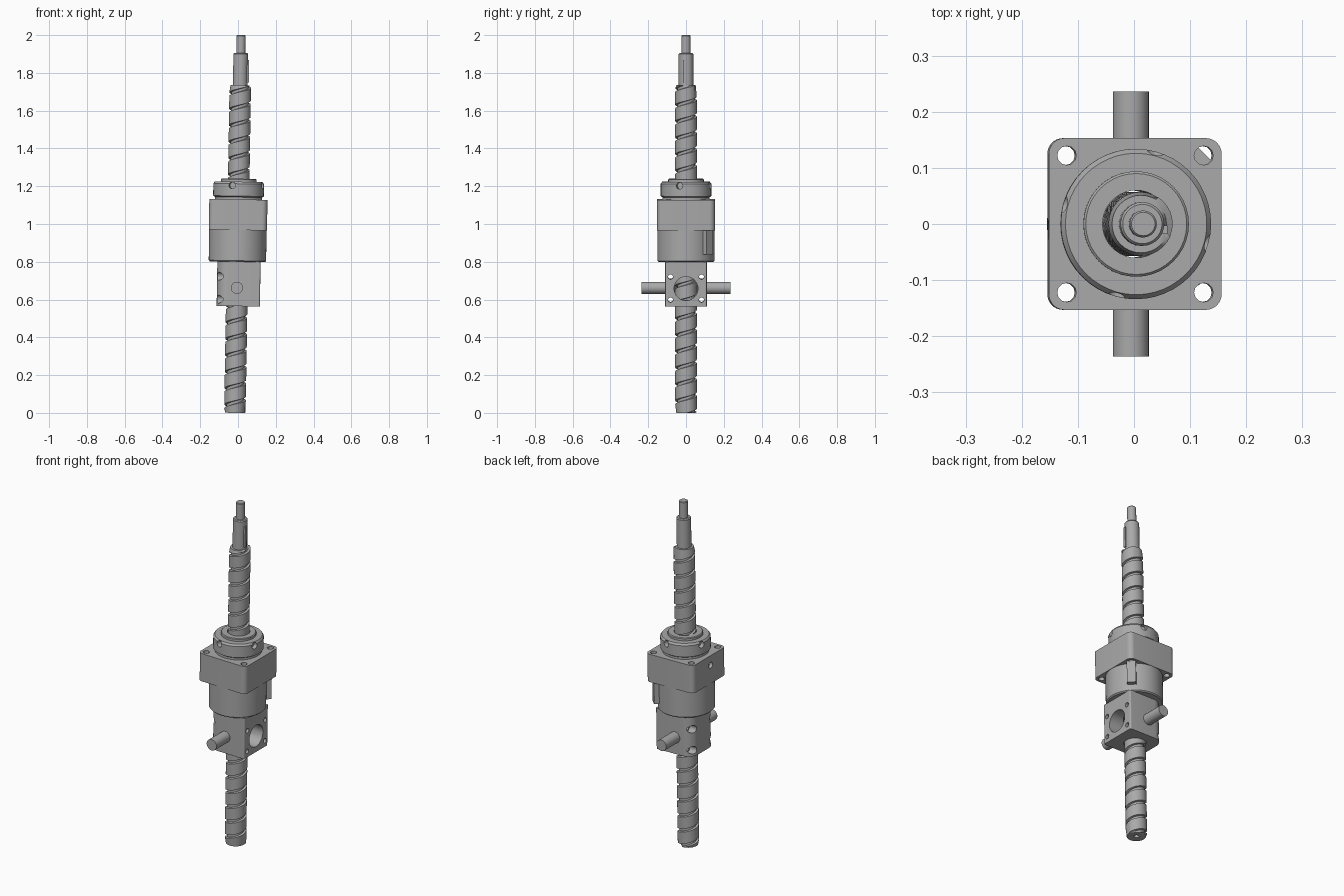
import bpy, bmesh, math
from mathutils import Matrix, Vector

if "Cube" in bpy.data.objects:
    bpy.data.objects.remove(bpy.data.objects["Cube"], do_unlink=True)

steel = bpy.data.materials.new("steel grey")
steel.use_nodes = True
GREY = (0.4, 0.4, 0.4, 1)
steel.diffuse_color = GREY
steel.node_tree.nodes["Principled BSDF"].inputs["Base Color"].default_value = GREY
parts = []


def finish(bm, name):
    bmesh.ops.recalc_face_normals(bm, faces=bm.faces)
    mesh = bpy.data.meshes.new(name)
    bm.to_mesh(mesh)
    bm.free()
    mesh.materials.append(steel)
    ob = bpy.data.objects.new(name, mesh)
    bpy.context.collection.objects.link(ob)
    parts.append(ob)
    return ob


def lathe(name, profile, sides=40):
    """Closed turned part from (radius, height) points."""
    bm = bmesh.new()
    pts = [bm.verts.new((r, 0, z)) for r, z in profile]
    edges = [bm.edges.new((pts[i], pts[(i + 1) % len(pts)])) for i in range(len(pts))]
    bmesh.ops.spin(bm, geom=pts + edges, axis=(0, 0, 1), cent=(0, 0, 0),
                   angle=math.tau, steps=sides, use_duplicate=False)
    bmesh.ops.remove_doubles(bm, verts=bm.verts, dist=1e-5)
    return finish(bm, name)


def rod(name, start, end, radius, sides=24):
    """Cylinder between two points."""
    a, b = Vector(start), Vector(end)
    turn = (b - a).to_track_quat('Z', 'Y').to_matrix().to_4x4()
    bm = bmesh.new()
    bmesh.ops.create_cone(bm, cap_ends=True, segments=sides, radius1=radius, radius2=radius,
                          depth=(b - a).length, matrix=Matrix.Translation((a + b) / 2) @ turn)
    return finish(bm, name)


def box(name, x, y, z, rounding=None, angle=0):
    """Box from ranges; rounding(x) gives the radius of its upright edges."""
    bm = bmesh.new()
    bmesh.ops.create_cube(bm, size=1)
    for v in bm.verts:
        v.co = [r[0] if c < 0 else r[1] for c, r in zip(v.co, (x, y, z))]
    if rounding:
        for side in x:
            upright = [e for e in bm.edges
                       if all(abs(v.co.x - side) < 1e-5 for v in e.verts)
                       and abs(e.verts[0].co.z - e.verts[1].co.z) > 0.01]
            bmesh.ops.bevel(bm, geom=upright, offset=rounding(side), segments=8,
                            profile=0.5, affect='EDGES')
    bmesh.ops.rotate(bm, verts=bm.verts, matrix=Matrix.Rotation(angle, 3, 'Z'))
    return finish(bm, name)


def cut(target, cutters):
    """Subtract the cutters and throw them away."""
    for c in cutters:
        mod = target.modifiers.new("hole", 'BOOLEAN')
        mod.operation, mod.solver, mod.object = 'DIFFERENCE', 'EXACT', c
        bpy.context.view_layer.objects.active = target
        bpy.ops.object.modifier_apply(modifier=mod.name)
        parts.remove(c)
        bpy.data.objects.remove(c, do_unlink=True)


def threaded_rod(name, top, pitch=0.087, sides=32):
    """Screw with a narrow helical groove, trimmed flat at both ends."""
    groove = [(0, 0.057), (0.78, 0.057), (0.81, 0.046), (0.97, 0.046)]
    bm = bmesh.new()
    steps = int((top / pitch + 4) * sides)
    rows = []
    for i in range(steps):
        a = math.tau * i / sides
        rows.append([bm.verts.new((r * math.cos(a), r * math.sin(a),
                                   pitch * (i / sides + s - 2))) for s, r in groove])
    for i in range(steps - sides - 1):
        low = rows[i] + [rows[i + sides][0]]
        high = rows[i + 1] + [rows[i + sides + 1][0]]
        for j in range(len(groove)):
            bm.faces.new((low[j], high[j], high[j + 1], low[j + 1]))
    for height, way in ((0, -1), (top, 1)):
        cutting = bmesh.ops.bisect_plane(bm, geom=bm.verts[:] + bm.edges[:] + bm.faces[:],
                                         plane_co=(0, 0, height), plane_no=(0, 0, way),
                                         clear_outer=True)
        rim = [g for g in cutting['geom_cut'] if isinstance(g, bmesh.types.BMEdge)]
        bmesh.ops.holes_fill(bm, edges=rim, sides=0)
    # narrowed ends
    for v in bm.verts:
        if v.co.z < 1e-4 or v.co.z > top - 1e-4:
            v.co.x *= 0.9
            v.co.y *= 0.9
    return finish(bm, name)


# Screw and stepped shaft end
screw = threaded_rod("threaded_screw", 1.735)
cut(screw, [rod("centre_hole", (0, 0, -0.1), (0, 0, 0.04), 0.014)])
shaft = lathe("shaft_end", [(0, 1.70), (0.039, 1.70), (0.039, 1.9), (0.035, 1.905),
                            (0.024, 1.905), (0.024, 1.996), (0.021, 2.0), (0, 2.0)], 28)
box("shaft_key", (0.02, 0.045), (-0.017, -0.003), (1.75, 1.87))

# Square flange with corner bolt holes and a side port
flange = box("flange", (-0.154, 0.154), (-0.153, 0.153), (0.968, 1.13), lambda x: 0.028)
holes = [rod("hole", (x, y, 0.9), (x, y, 1.2), 0.017, 12)
         for x in (-0.122, 0.122) for y in (-0.122, 0.122)]
holes.append(rod("port", (-0.2, -0.01, 1.075), (-0.135, -0.01, 1.075), 0.018))
holes.append(rod("bore", (0, 0, 0.9), (0, 0, 1.2), 0.06, 40))
cut(flange, holes)

# Round housing with a raised pad
lathe("housing", [(0.06, 0.80), (0.146, 0.80), (0.152, 0.806), (0.152, 0.97), (0.06, 0.97)], 56)
box("housing_pad", (0.13, 0.178), (-0.024, 0.024), (0.84, 0.969), angle=math.pi / 4)

# Locking collar with radial spanner holes and a raised inner ring
collar = lathe("collar", [(0.06, 1.129), (0.125, 1.129), (0.125, 1.142), (0.134, 1.148),
                          (0.134, 1.213), (0.126, 1.224), (0.06, 1.224)], 48)
sockets = []
for k in range(4):
    a = math.radians(75 + 90 * k)
    d = Vector((math.cos(a), math.sin(a), 0))
    up = Vector((0, 0, 1.204))
    sockets.append(rod("socket", d * 0.108 + up, d * 0.16 + up, 0.018, 16))
cut(collar, sockets)
lathe("inner_ring", [(0.06, 1.2), (0.094, 1.2), (0.094, 1.236), (0.09, 1.24), (0.06, 1.24)], 40)

# Trunnion block, rounded on one side, with cross hole and bolt holes
block = box("trunnion_block", (-0.106, 0.123), (-0.11, 0.11), (0.565, 0.802),
            lambda x: 0.06 if x < 0 else 0.008)
drills = [rod("bore", (0, 0, 0.5), (0, 0, 0.9), 0.06, 40),
          rod("cross_hole", (0, 0, 0.66), (0.2, 0, 0.66), 0.063, 40)]
for y in (-0.082, 0.082):
    for z in (0.6, 0.722):
        drills.append(rod("bolt_hole", (-0.2, y, z), (0.2, y, z), 0.013, 16))
        drills.append(rod("counterbore", (-0.2, y, z), (-0.06, y, z), 0.022, 16))
cut(block, drills)
for side, name in ((-1, "front_pin"), (1, "back_pin")):
    rod(name, (0, side * 0.09, 0.662), (0, side * 0.236, 0.662), 0.032, 28)

# Smooth curved faces, then lean the whole assembly slightly
lean = (Matrix.Translation((0, 0, 1)) @ Matrix.Rotation(0.0165, 4, 'Y')
        @ Matrix.Translation((0, 0, -1)))
bpy.ops.object.select_all(action='DESELECT')
for ob in parts:
    ob.data.transform(lean)
    ob.select_set(True)
bpy.context.view_layer.objects.active = parts[0]
bpy.ops.object.shade_smooth_by_angle(angle=math.radians(30))
